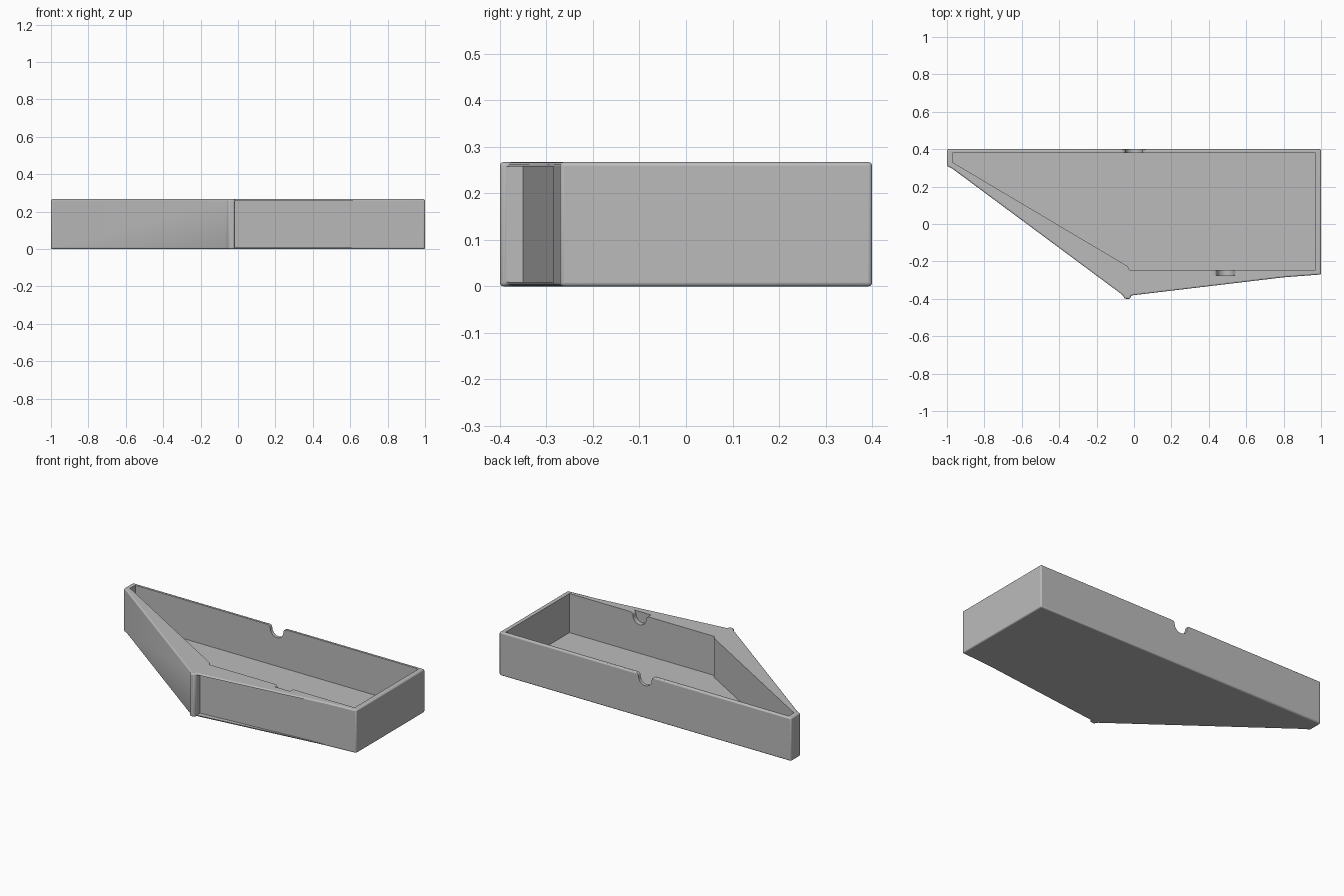
import bpy, bmesh, math

cube = bpy.data.objects.get("Cube")
if cube:
    bpy.data.objects.remove(cube, do_unlink=True)

H = 0.267      # tray height
FLOOR = 0.025  # floor thickness

grey = bpy.data.materials.new("light_grey")
grey.use_nodes = True
colour = (0.5, 0.5, 0.5, 1)
grey.diffuse_color = colour
grey.node_tree.nodes["Principled BSDF"].inputs["Base Color"].default_value = colour


def prism(name, points, start, end, axis="z"):
    """Extrude a 2D outline along z, or an x-z outline along y."""
    bm = bmesh.new()
    place = (lambda a, b: (a, b, start)) if axis == "z" else (lambda a, b: (a, start, b))
    face = bm.faces.new([bm.verts.new(place(a, b)) for a, b in points])
    new = bmesh.ops.extrude_face_region(bm, geom=[face])["geom"]
    shift = (0, 0, end - start) if axis == "z" else (0, end - start, 0)
    bmesh.ops.translate(bm, verts=[v for v in new if isinstance(v, bmesh.types.BMVert)], vec=shift)
    bmesh.ops.recalc_face_normals(bm, faces=bm.faces)
    mesh = bpy.data.meshes.new(name)
    bm.to_mesh(mesh)
    bm.free()
    mesh.materials.append(grey)
    obj = bpy.data.objects.new(name, mesh)
    bpy.context.collection.objects.link(obj)
    return obj


def cut(body, cutter):
    cutter.hide_render = True
    cutter.hide_viewport = True
    cutter.display_type = "WIRE"
    mod = body.modifiers.new(cutter.name, "BOOLEAN")
    mod.operation = "DIFFERENCE"
    mod.solver = "EXACT"
    mod.object = cutter


def notch(name, x, y0, y1):
    """Finger notch: a half-round cutter with flared lips at the rim."""
    r, lip, drop = 0.045, 0.02, 0.02
    arc = [(x + r * math.cos(t), H - drop - r * math.sin(t))
           for t in (math.pi * i / 16 for i in range(17))]
    flare = [(r + lip * (1 - math.cos(t)), H - drop + lip * math.sin(t))
             for t in (math.pi / 8 * i for i in range(1, 5))]
    left = [(x - a, z) for a, z in flare]
    right = [(x + a, z) for a, z in reversed(flare)]
    top = [(x - r - lip, H + 0.05), (x + r + lip, H + 0.05)]
    return prism(name, arc + left + top + right, y0, y1, "y")


# Tray body with softened outer edges
tray = prism("tray_body", [
    (-1, 0.4), (-1, 0.31), (-0.97, 0.295), (-0.06, -0.38), (-0.05, -0.4),
    (-0.02, -0.4), (-0.015, -0.382), (0.8, -0.285), (1, -0.27), (1, 0.4)], 0, H)
bevel = tray.modifiers.new("soft_edges", "BEVEL")
bevel.width = 0.008
bevel.segments = 3
bevel.limit_method = "ANGLE"
bevel.angle_limit = math.radians(25)

# Inner compartment
cut(tray, prism("compartment_cutter", [
    (-0.97, 0.38), (-0.97, 0.33), (-0.035, -0.225), (-0.025, -0.245),
    (0.97, -0.245), (0.97, 0.38)], FLOOR, H + 0.1))

# Recessed front panel between thin top and bottom lips
cut(tray, prism("front_recess_cutter", [
    (-0.015, -0.35), (0.8, -0.284), (0.8, -0.45), (-0.015, -0.45)], 0.009, H - 0.009))

# Finger notches: through the back wall, and a pocket inside the front wall
cut(tray, notch("back_notch_cutter", 0, 0.35, 0.45))
cut(tray, notch("front_notch_cutter", 0.49, -0.275, -0.2))

bpy.context.view_layer.objects.active = tray
tray.select_set(True)
bpy.ops.object.shade_smooth_by_angle(angle=math.radians(30))
